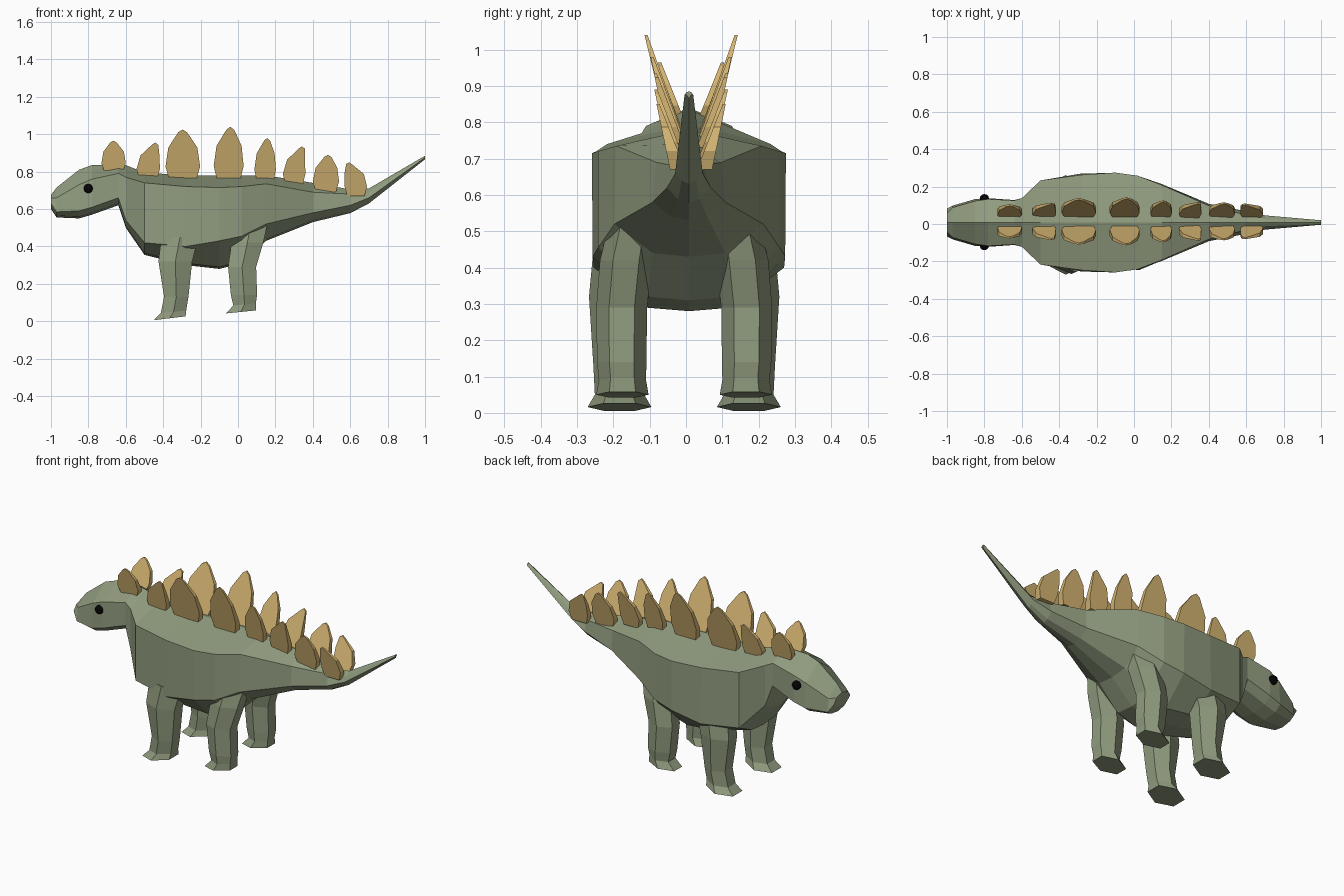
import bpy, bmesh, math


def material(name, rgb):
    m = bpy.data.materials.new(name)
    m.diffuse_color = (*rgb, 1)
    return m


GREEN = material("green_skin", (0.28, 0.33, 0.21))
TAN = material("tan_plate", (0.66, 0.46, 0.17))
BLACK = material("black_eye", (0.001, 0.001, 0.001))


def add_object(name, bm, mat):
    bmesh.ops.recalc_face_normals(bm, faces=bm.faces)
    me = bpy.data.meshes.new(name)
    bm.to_mesh(me)
    bm.free()
    ob = bpy.data.objects.new(name, me)
    me.materials.append(mat)
    bpy.context.collection.objects.link(ob)
    return ob


def loft(name, rings, mat):
    """Skin a list of equal-length point rings and cap both ends."""
    bm = bmesh.new()
    vs = [[bm.verts.new(p) for p in r] for r in rings]
    n = len(rings[0])
    for a, b in zip(vs, vs[1:]):
        for i in range(n):
            j = (i + 1) % n
            bm.faces.new((a[i], a[j], b[j], b[i]))
    bm.faces.new(vs[0])
    bm.faces.new(vs[-1])
    return add_object(name, bm, mat)


# Body from snout to tail tip: x, top z, shoulder (y, z), flank (y, z), belly (y, z)
SECTIONS = [
    (-1.00, 0.675, 0.05, 0.66, 0.075, 0.63, 0.05, 0.60),
    (-0.97, 0.715, 0.08, 0.66, 0.09, 0.585, 0.06, 0.555),
    (-0.85, 0.810, 0.115, 0.73, 0.125, 0.59, 0.085, 0.55),
    (-0.78, 0.835, 0.125, 0.76, 0.130, 0.61, 0.085, 0.57),
    (-0.64, 0.840, 0.118, 0.79, 0.120, 0.66, 0.08, 0.62),
    (-0.60, 0.835, 0.13, 0.77, 0.130, 0.54, 0.08, 0.50),
    (-0.50, 0.795, 0.225, 0.74, 0.225, 0.42, 0.11, 0.355),
    (-0.28, 0.780, 0.255, 0.72, 0.262, 0.40, 0.13, 0.30),
    (-0.10, 0.780, 0.267, 0.715, 0.265, 0.43, 0.12, 0.28),
    (0.02, 0.780, 0.25, 0.72, 0.250, 0.455, 0.11, 0.31),
    (0.15, 0.780, 0.20, 0.735, 0.205, 0.52, 0.10, 0.43),
    (0.40, 0.740, 0.09, 0.69, 0.100, 0.58, 0.05, 0.53),
    (0.60, 0.705, 0.04, 0.68, 0.060, 0.62, 0.03, 0.578),
    (0.70, 0.710, 0.02, 0.69, 0.038, 0.66, 0.02, 0.63),
    (1.00, 0.885, 0.008, 0.882, 0.012, 0.875, 0.007, 0.866),
]
YC = 0.008
rings = []
for x, zt, ys, zs, yf, zf, yb, zb in SECTIONS:
    half = [(ys, zs), (yf, zf), (yb, zb + 0.01)]
    loop = [(0, zt)] + half + [(0, zb)] + [(-y, z) for y, z in reversed(half)]
    rings.append([(x, y + YC, z) for y, z in loop])
loft("body", rings, GREEN)

# Legs: rings of z, centre x, centre y, half length, half width, tilt of ring
FRONT = [(0.45, -0.31, 0.18, 0.10, 0.07, 0), (0.32, -0.335, 0.185, 0.09, 0.077, 0),
         (0.13, -0.33, 0.18, 0.065, 0.07, 0), (0.05, -0.345, 0.178, 0.068, 0.068, 0.1),
         (0.016, -0.365, 0.178, 0.085, 0.088, 0.12)]
REAR = [(0.53, 0.07, 0.14, 0.09, 0.065, 0), (0.42, 0.05, 0.16, 0.085, 0.072, 0),
        (0.29, 0.022, 0.172, 0.075, 0.07, 0), (0.14, 0.032, 0.172, 0.07, 0.068, 0),
        (0.09, 0.035, 0.17, 0.06, 0.065, 0.1), (0.05, 0.015, 0.17, 0.08, 0.072, 0.1)]


def leg(name, spec, side):
    rs = []
    for z, xc, yc, hx, hy, tilt in spec:
        r = []
        for k in range(6):
            a = math.radians(60 * k)
            dx = hx * math.sin(a) / 0.866
            r.append((xc + dx, side * (yc + hy * math.cos(a)) - 0.005, z + dx * tilt))
        rs.append(r)
    loft(name, rs, GREEN)


for side, label in ((-1, "right"), (1, "left")):
    leg("front_leg_" + label, FRONT, side)
    leg("rear_leg_" + label, REAR, side)

# Back plates: centre x, base z, tip z, width, tip shift as a fraction of width
PLATES = [(-0.665, 0.80, 0.965, 0.13, 0.0), (-0.48, 0.76, 0.955, 0.125, 0.3),
          (-0.295, 0.75, 1.025, 0.185, 0.0), (-0.05, 0.75, 1.04, 0.16, 0.06),
          (0.145, 0.745, 0.98, 0.115, 0.1), (0.30, 0.73, 0.935, 0.12, 0.35),
          (0.47, 0.69, 0.89, 0.14, 0.08), (0.63, 0.67, 0.85, 0.12, -0.3)]


def plate(name, spec, side):
    xc, z0, z1, w, s = spec
    outline = [(-0.38, 0), (-0.5, 0.28), (-0.42 + 0.3 * s, 0.65), (s - 0.13, 0.95), (s, 1),
               (s + 0.13, 0.94), (0.42 + 0.2 * s, 0.65), (0.5, 0.28), (0.38, 0)]
    rs = []
    for face in (-1, 1):
        r = []
        for u, v in outline:
            z = z0 + v * (z1 - z0)
            y = 0.037 + 0.30 * (z - z0) + face * 0.021 * (1 - 0.8 * v)
            r.append((xc + u * w, side * y + 0.014, z))
        rs.append(r)
    loft(name, rs, TAN)


for i, spec in enumerate(PLATES, 1):
    plate(f"back_plate_left_{i}", spec, 1)
    plate(f"back_plate_right_{i}", spec, -1)

# Eyes
for side, label in ((-1, "right"), (1, "left")):
    bm = bmesh.new()
    bmesh.ops.create_uvsphere(bm, u_segments=12, v_segments=8, radius=0.025)
    eye = add_object("eye_" + label, bm, BLACK)
    eye.location = (-0.80, side * 0.125 + 0.01, 0.71)
